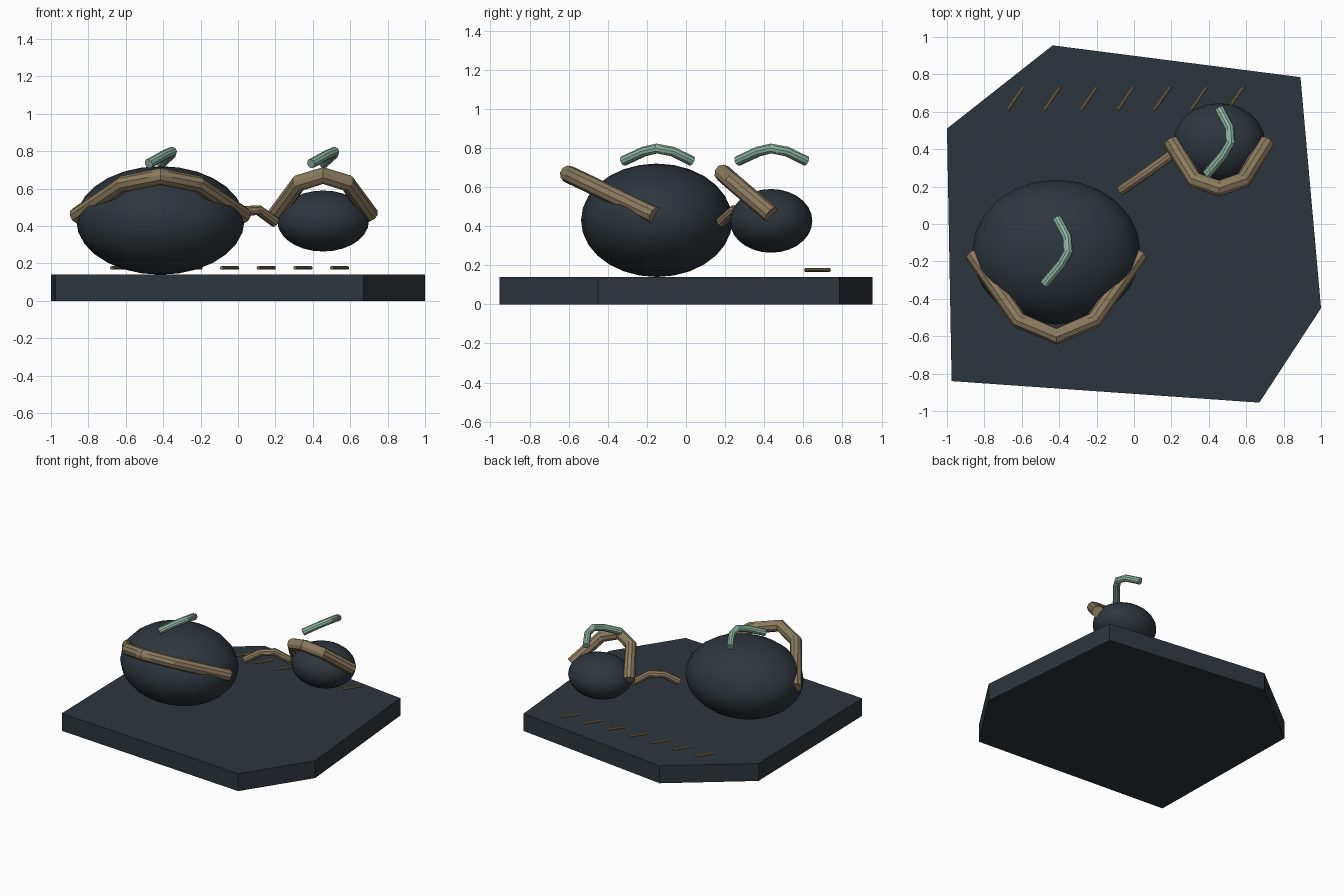
import bpy
import bmesh

if "Cube" in bpy.data.objects:
    bpy.data.objects.remove(bpy.data.objects["Cube"])


def material(name, rgb):
    m = bpy.data.materials.new(name)
    m.diffuse_color = (*rgb, 1)
    m.use_nodes = True
    m.node_tree.nodes["Principled BSDF"].inputs["Base Color"].default_value = m.diffuse_color
    return m


SLATE = material("dark_slate", (0.027, 0.037, 0.046))
TAN = material("dull_tan", (0.26, 0.20, 0.115))
MINT = material("pale_mint", (0.28, 0.48, 0.38))


def tube(name, points, radius, mat):
    """Round capped tube along a polyline, turned into a mesh."""
    curve = bpy.data.curves.new(name, "CURVE")
    curve.dimensions = "3D"
    curve.bevel_depth = radius
    curve.bevel_resolution = 3
    curve.use_fill_caps = True
    spline = curve.splines.new("POLY")
    spline.points.add(len(points) - 1)
    for p, co in zip(spline.points, points):
        p.co = (*co, 1)
    curve.materials.append(mat)
    ob = bpy.data.objects.new(name, curve)
    bpy.context.collection.objects.link(ob)
    bpy.ops.object.select_all(action="DESELECT")
    ob.select_set(True)
    bpy.context.view_layer.objects.active = ob
    bpy.ops.object.convert(target="MESH")
    bpy.ops.object.shade_smooth_by_angle()


def boulder(name, centre, radii):
    bpy.ops.mesh.primitive_uv_sphere_add(segments=24, ring_count=14, radius=1, location=centre)
    ob = bpy.context.object
    ob.name = name
    ob.scale = radii
    bpy.ops.object.transform_apply(location=False, rotation=False, scale=True)
    ob.data.materials.append(SLATE)
    bpy.ops.object.shade_smooth_by_angle()


# Irregular six-sided slab
outline = [(-1.0, 0.51), (-0.975, -0.84), (0.67, -0.955), (1.0, -0.45), (0.89, 0.785), (-0.435, 0.955)]
bm = bmesh.new()
base = bm.faces.new([bm.verts.new((x, y, 0)) for x, y in outline])
top = bmesh.ops.extrude_face_region(bm, geom=[base])["geom"]
bmesh.ops.translate(bm, verts=[v for v in top if isinstance(v, bmesh.types.BMVert)], vec=(0, 0, 0.14))
bmesh.ops.recalc_face_normals(bm, faces=bm.faces)
mesh = bpy.data.meshes.new("slab")
bm.to_mesh(mesh)
bm.free()
mesh.materials.append(SLATE)
bpy.context.collection.objects.link(bpy.data.objects.new("slab", mesh))

# Two rounded boulders
boulder("large_boulder", (-0.415, -0.15, 0.43), (0.45, 0.387, 0.29))
boulder("small_boulder", (0.455, 0.435, 0.427), (0.245, 0.211, 0.163))


# Tilted bands wrapped around the front of each boulder
def band(name, cx, half):
    points = [(cx - x, y, z) for x, y, z in half] + [(cx + x, y, z) for x, y, z in half[-2::-1]]
    tube(name, points, 0.045, TAN)


band("large_band", -0.415, [(0.447, -0.16, 0.455), (0.2, -0.515, 0.625), (0, -0.6, 0.665)])
band("small_band", 0.455, [(0.253, 0.435, 0.46), (0.13, 0.235, 0.63), (0, 0.19, 0.67)])

# Arched bridge between the boulders
tube("bridge", [(-0.07, 0.18, 0.42), (0.025, 0.245, 0.48), (0.11, 0.305, 0.485), (0.2, 0.37, 0.42)], 0.028, TAN)

# Bent mint rods hovering above the boulders
rod = [(-0.478, -0.32, 0.733), (-0.39, -0.215, 0.782), (-0.352, -0.15, 0.797),
       (-0.358, -0.07, 0.782), (-0.412, 0.03, 0.733)]
for name, dx, dy in (("large_rod", 0, 0), ("small_rod", 0.868, 0.585)):
    tube(name, [(x + dx, y + dy, z) for x, y, z in rod], 0.026, MINT)

# Row of slanted dashes along the back of the slab
for i in range(7):
    x = -0.633 + 0.196 * i
    tube(f"dash_{i + 1}", [(x - 0.043, 0.61, 0.176), (x + 0.043, 0.735, 0.176)], 0.01, TAN)
